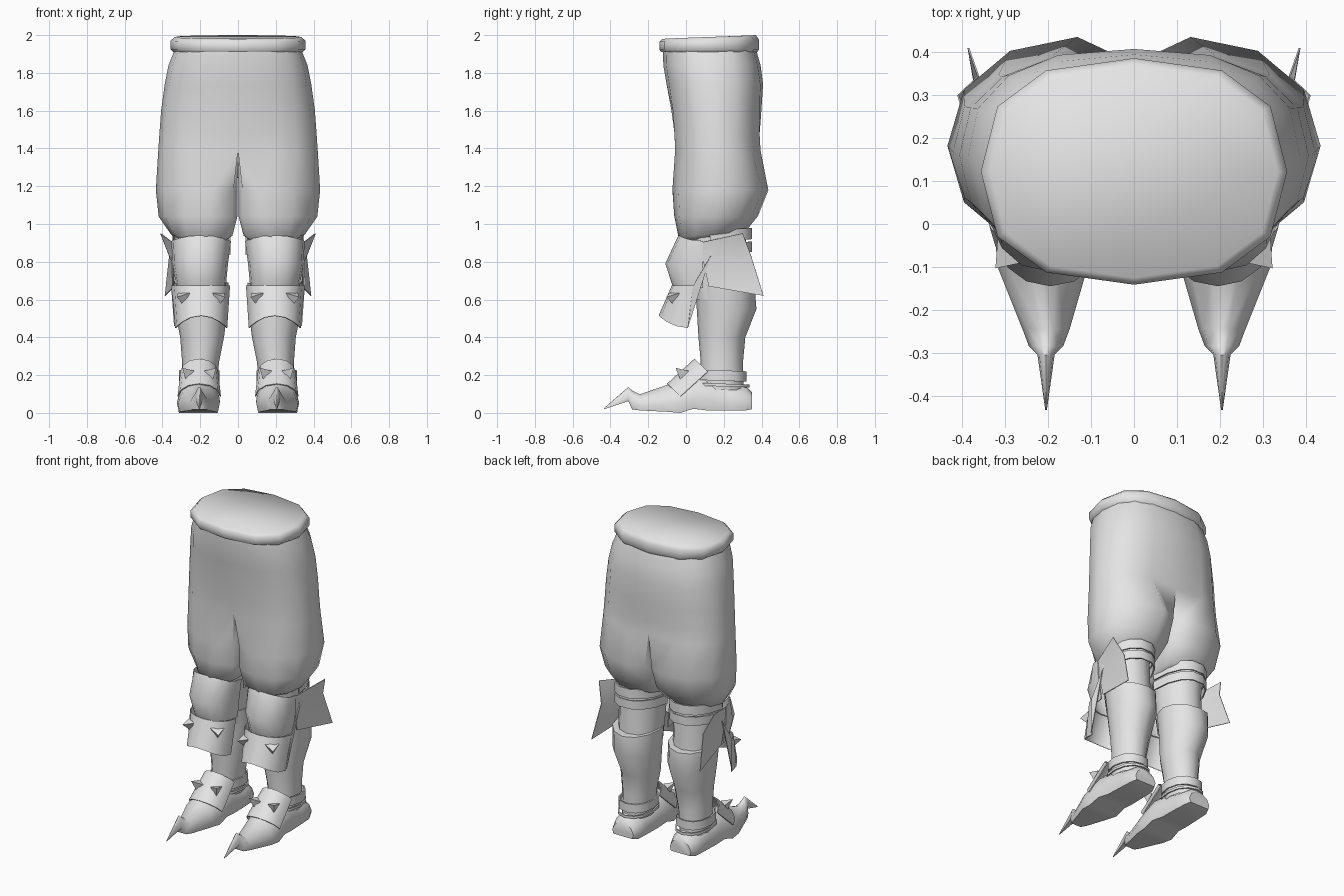
import bpy, bmesh, math
from mathutils import Vector

if "Cube" in bpy.data.objects:
    bpy.data.objects.remove(bpy.data.objects["Cube"])

grey = bpy.data.materials.new("light grey")
grey.diffuse_color = (0.78, 0.78, 0.78, 1)
grey.use_nodes = True
grey.node_tree.nodes["Principled BSDF"].inputs["Base Color"].default_value = grey.diffuse_color


def finish(name, bm, thick=0, mirror=True, angle=40):
    bmesh.ops.remove_doubles(bm, verts=bm.verts, dist=0.0005)
    bmesh.ops.recalc_face_normals(bm, faces=bm.faces)
    if thick:
        bmesh.ops.solidify(bm, geom=bm.faces[:], thickness=thick)
        bmesh.ops.recalc_face_normals(bm, faces=bm.faces)
    me = bpy.data.meshes.new(name)
    bm.to_mesh(me)
    bm.free()
    me.materials.append(grey)
    ob = bpy.data.objects.new(name, me)
    bpy.context.collection.objects.link(ob)
    bpy.ops.object.select_all(action='DESELECT')
    ob.select_set(True)
    bpy.context.view_layer.objects.active = ob
    bpy.ops.object.shade_smooth_by_angle(angle=math.radians(angle))
    if mirror:
        m = ob.modifiers.new("other side", 'MIRROR')
        m.merge_threshold = 0.001
    return ob


def skin(bm, rings, closed=True, caps=(False, False)):
    """Bridge rows of points that share one count."""
    rows = [[bm.verts.new(p) for p in r] for r in rings]
    n = len(rows[0])
    for a, b in zip(rows, rows[1:]):
        for i in range(n if closed else n - 1):
            j = (i + 1) % n
            bm.faces.new((a[i], a[j], b[j], b[i]))
    if caps[0]:
        bm.faces.new(rows[0])
    if caps[1]:
        bm.faces.new(rows[-1])
    return rows


def loft(name, rings, closed=True, caps=(False, False), **kw):
    bm = bmesh.new()
    skin(bm, rings, closed, caps)
    return finish(name, bm, **kw)


def arc(cx, cy, rx, ry, z, a0, a1, n, p=1.0, side_dz=0.0, back_dz=0.0):
    """Angle 0 is the front, 90 the outer side, 180 the back."""
    pts = []
    for i in range(n):
        a = math.radians(a0 + (a1 - a0) * i / (n - 1))
        s, c = math.sin(a), math.cos(a)
        pts.append(Vector((cx + rx * math.copysign(abs(s) ** p, s),
                           cy - ry * math.copysign(abs(c) ** p, c),
                           z + side_dz * s * s + back_dz * (1 - c) / 2)))
    return pts


def ring(cx, cy, rx, ry, z, n=12, p=1.0, **kw):
    return arc(cx, cy, rx, ry, z, 0, 360 * (n - 1) / n, n, p, **kw)


# Trousers: half a torso flowing into one leg, then mirrored
bm = bmesh.new()
torso = []
for z, w, y0, y1, dip, p in [(1.92, .336, -.122, .372, 0, .78), (1.84, .368, -.12, .395, 0, .8),
                             (1.74, .388, -.105, .41, .002, .82), (1.60, .407, -.085, .407, .008, .84),
                             (1.48, .416, -.076, .405, .015, .84), (1.39, .422, -.073, .41, .03, .84)]:
    r = arc(0, (y0 + y1) / 2, w, (y1 - y0) / 2, z, 0, 180, 9, p)
    r[0].y += dip
    r[-1].y -= dip
    r[0].x = r[-1].x = 0
    torso.append(r)
rows = skin(bm, torso, closed=False)
top = rows[-1]
# crotch line joins front and back on the centre plane
line = [bm.verts.new(top[-1].co.lerp(top[0].co, t) + Vector((0, 0, -.02 * math.sin(t * math.pi))))
        for t in (.25, .5, .75)]
prev = top + line
# each leg is rounded outside and flat inside
for z, x0, x1, y0, y1, bz, k in [(1.18, .002, .435, -.072, .436, 0, .3),
                                 (1.04, .003, .42, -.062, .38, 0, .35),
                                 (.93, .03, .355, -.04, .315, .03, .45),
                                 (.90, .07, .31, 0, .27, .04, .5)]:
    w, d, cy = x1 - x0, y1 - y0, (y0 + y1) / 2
    cx = x0 + k * w
    pts = [Vector((x0 + .05 * w, y0 + .10 * d, z))]
    pts += arc(cx, cy, x1 - cx, d / 2, z, 0, 180, 7, .95, back_dz=bz)
    pts += [Vector((x0 + .05 * w, y1 - .10 * d, z + bz))]
    pts += [Vector((x0, y1 - t * d, z + bz * (1 - t))) for t in (.25, .5, .75)]
    cur = [bm.verts.new(q) for q in pts]
    for i in range(12):
        j = (i + 1) % 12
        bm.faces.new((prev[i], prev[j], cur[j], cur[i]))
    prev = cur
bm.faces.new(prev)
finish("trousers", bm, angle=70)

# Waistband with a closed top, dipping slightly at the front
loft("waistband", [ring(0, .1225, w, d, z, 12, .8, back_dz=b) for z, w, d, b in
                   [(1.91, .342, .255, 0), (1.925, .357, .264, 0), (1.965, .357, .264, .01),
                    (1.98, .335, .248, .02)]],
     caps=(False, True), mirror=False, angle=70)

# Knee sleeve and calf
loft("knee_sleeve", [ring(.2, .15, .138, .165, .97), ring(.195, .165, .132, .155, .78),
                     ring(.195, .185, .128, .145, .60)])
loft("calf", [ring(.198, .205, .148, .158, .67, side_dz=.02), ring(.196, .215, .14, .158, .55),
              ring(.19, .19, .116, .124, .40), ring(.198, .19, .098, .112, .27),
              ring(.205, .19, .09, .115, .12)], caps=(True, False), angle=50)

# Upper knee plate
loft("knee_plate", [arc(.195, .09, .158, .13, .94, -90, 90, 9, .9, side_dz=-.03),
                    arc(.2, .09, .147, .20, .79, -90, 90, 9, .9),
                    arc(.195, .09, .13, .16, .67, -90, 90, 9, .9, side_dz=-.01)],
     closed=False, thick=.006, angle=60)

# Lower knee plate with arched hem and outer tail
bm = bmesh.new()
skin(bm, [arc(.195, .04, .153, .115, .675, -90, 90, 9, .95),
          arc(.195, .01, .138, .155, .515, -90, 90, 9, .95, side_dz=-.065)], closed=False)
bm.faces.new([bm.verts.new(p) for p in ((.348, .04, .675), (.345, .13, .83), (.333, .012, .46))])
finish("shin_plate", bm, thick=.006)

# Flared side wing, folded along the middle
bm = bmesh.new()
w = [bm.verts.new(p) for p in ((.345, .07, .90), (.412, .30, .95), (.365, .345, .83),
                               (.388, .41, .62), (.338, .12, .67), (.352, .22, .80))]
for i in range(5):
    bm.faces.new((w[i], w[(i + 1) % 5], w[5]))
finish("side_wing", bm, thick=.004, angle=30)

# Straps behind the knee and round the ankle
for name, z, h, ry in (("upper_knee_strap", .915, .06, .255), ("lower_knee_strap", .845, .055, .255)):
    loft(name, [arc(.195, .10, .155, ry, z + k, 95, 265, 8, .9, back_dz=.035)
                for k in (-h / 2, h / 2)], closed=False, thick=.008)
loft("ankle_strap", [ring(.205, .19, .108, .13, z, 12, .9, back_dz=-.01) for z in (.175, .23)],
     thick=.008)
loft("heel_strap", [ring(.205, .19, .105, .145, z, 12, .9, back_dz=-.01) for z in (.145, .16)],
     thick=.008)

# Pointed boot: arched sections along y
sections = []
for y, cx, hw, zb, zt in [(-.433, .205, .002, .02, .026), (-.305, .205, .02, .062, .137),
                          (-.285, .205, .04, .018, .118), (-.245, .205, .055, .013, .098),
                          (-.10, .213, .105, .006, .148), (-.03, .21, .114, 0, .18),
                          (.04, .207, .11, .022, .21), (.12, .206, .102, .012, .20),
                          (.24, .205, .098, .012, .16), (.31, .205, .094, .012, .145),
                          (.35, .205, .075, .02, .11)]:
    h = zt - zb
    sections.append([Vector((cx + hw * u, y, zb + h * v)) for u, v in
                     ((-.9, 0), (-1, .3), (-.78, .7), (-.3, .95), (0, 1),
                      (.3, .95), (.78, .7), (1, .3), (.9, 0))])
loft("boot", sections, caps=(True, True), angle=50)

# Instep plate over the boot
rows = []
for y0, z0, hw in ((.045, .287, .10), (-.10, .155, .115)):
    row = []
    for i in range(7):
        a = math.radians(-90 + 30 * i)
        k = 1 - math.cos(a)
        row.append(Vector((.205 + hw * math.sin(a), y0 + .07 * k, z0 - .068 * k)))
    rows.append(row)
loft("instep_plate", rows, closed=False, thick=.006)


# Three-sided spikes on the plates
def spike(name, base, direction, size, length):
    d = Vector(direction).normalized()
    side = d.cross(Vector((0, 0, 1))).normalized()
    up = side.cross(d)
    b = Vector(base)
    bm = bmesh.new()
    v = [bm.verts.new(b + p) for p in (side * size + up * size * .6, -side * size + up * size * .6,
                                       -up * size, d * length)]
    for f in ((0, 1, 2), (0, 1, 3), (1, 2, 3), (2, 0, 3)):
        bm.faces.new([v[i] for i in f])
    finish(name, bm, angle=10)


for s, label in ((-1, "inner"), (1, "outer")):
    spike(label + "_shin_spike", (.195 + s * .092, -.062, .61), (s * .65, -.75, .05), .042, .055)
    spike(label + "_instep_spike", (.205 + s * .06, -.015, .205), (s * .45, -.6, .5), .035, .06)
